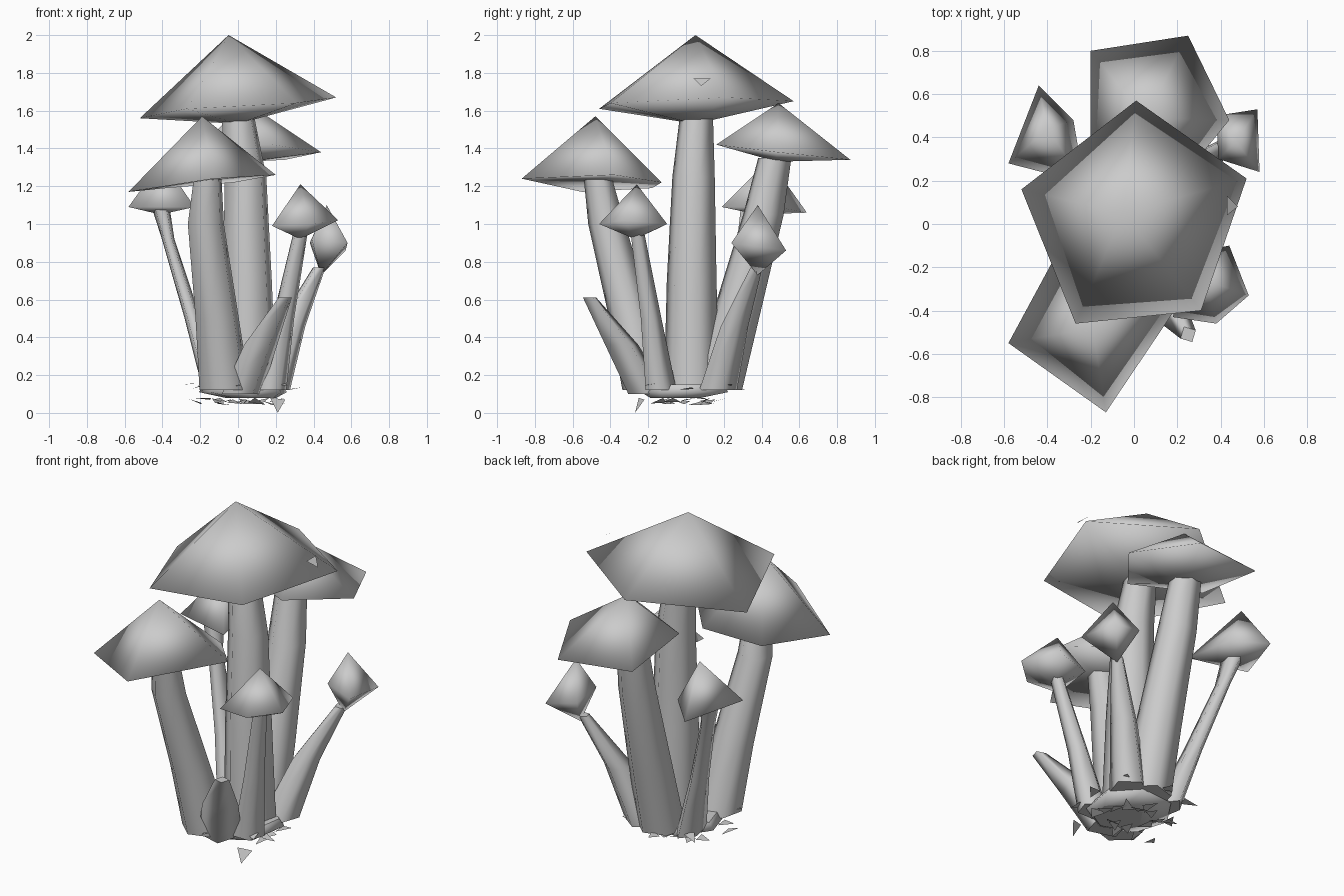
import bpy
import bmesh
import math
import random
from mathutils import Vector

cube = bpy.data.objects.get("Cube")
if cube:
    bpy.data.objects.remove(cube, do_unlink=True)

grey = bpy.data.materials.new("mushroom_grey")
grey.use_nodes = True
tone = (0.6, 0.6, 0.6, 1)
grey.diffuse_color = tone
shader = next(n for n in grey.node_tree.nodes if n.type == "BSDF_PRINCIPLED")
shader.inputs["Base Color"].default_value = tone
shader.inputs["Roughness"].default_value = 0.8


def finish(bm, name):
    """Turn a bmesh into a grey object."""
    bmesh.ops.recalc_face_normals(bm, faces=bm.faces)
    mesh = bpy.data.meshes.new(name)
    bm.to_mesh(mesh)
    bm.free()
    mesh.materials.append(grey)
    obj = bpy.data.objects.new(name, mesh)
    bpy.context.collection.objects.link(obj)
    return obj


def cap(name, apex, rim, under):
    """Pointed top and shallow underside, shaded softly across the rim."""
    bm = bmesh.new()
    top, bottom = bm.verts.new(apex), bm.verts.new(under)
    ring = [bm.verts.new(p) for p in rim]
    for a, b in zip(ring, ring[1:] + ring[:1]):
        bm.faces.new((a, b, top)).smooth = True
        bm.faces.new((b, a, bottom)).smooth = True
    return finish(bm, name)


def stem(name, path, sides=6, turn=0.3, depth=1.0):
    """Soft tapered stalk through rings given as x, y, z, radius."""
    bm = bmesh.new()
    rings = []
    for x, y, z, radius in path:
        ring = []
        for i in range(sides):
            angle = turn + math.tau * i / sides
            ring.append(bm.verts.new((x + radius * math.cos(angle),
                                      y + depth * radius * math.sin(angle), z)))
        rings.append(ring)
    for low, high in zip(rings, rings[1:]):
        for i in range(sides):
            j = (i + 1) % sides
            bm.faces.new((low[i], low[j], high[j], high[i])).smooth = True
    bm.faces.new(rings[0])
    bm.faces.new(rings[-1])
    return finish(bm, name)


# Tall central mushroom
cap("central_cap", (-0.05, 0.05, 2.0),
    [(0.01, 0.57, 1.65), (-0.52, 0.16, 1.56), (-0.27, -0.46, 1.61),
     (0.31, -0.4, 1.64), (0.52, 0.21, 1.67)], (0, 0.05, 1.53))
stem("central_stem", [(0.06, 0.03, 0.11, 0.15), (0.05, 0.03, 0.7, 0.135),
                      (0.04, 0.04, 1.25, 0.115), (0, 0.055, 1.57, 0.09)])

# Front mushroom
cap("front_cap", (-0.19, -0.48, 1.57),
    [(-0.58, -0.55, 1.17), (-0.13, -0.87, 1.24), (0.2, -0.38, 1.26),
     (-0.02, -0.13, 1.22), (-0.38, -0.18, 1.19)], (-0.17, -0.47, 1.23))
stem("front_stem", [(-0.07, -0.2, 0.12, 0.14), (-0.11, -0.29, 0.5, 0.12),
                    (-0.17, -0.42, 1.0, 0.1), (-0.16, -0.47, 1.26, 0.075)])

# Back mushroom
cap("back_cap", (0.05, 0.49, 1.64),
    [(-0.2, 0.8, 1.36), (0.25, 0.87, 1.34), (0.44, 0.48, 1.38),
     (0.18, 0.16, 1.42), (-0.2, 0.35, 1.42)], (0.05, 0.48, 1.33))
stem("back_stem", [(0.05, 0.16, 0.12, 0.14), (0.05, 0.26, 0.5, 0.13),
                   (0.04, 0.41, 1.05, 0.11), (0.03, 0.47, 1.35, 0.09)])

# Slender mushroom at the back right
cap("slender_cap", (-0.4, 0.44, 1.34),
    [(-0.44, 0.64, 1.06), (-0.58, 0.28, 1.09), (-0.23, 0.19, 1.09),
     (-0.28, 0.48, 1.09)], (-0.41, 0.38, 1.05))
stem("slender_stem", [(-0.12, 0.13, 0.12, 0.07), (-0.24, 0.22, 0.5, 0.045),
                      (-0.37, 0.32, 0.92, 0.035), (-0.41, 0.36, 1.09, 0.05)],
     5, depth=1.7)

# Small mushroom at the front left
cap("small_front_cap", (0.33, -0.26, 1.21),
    [(0.44, -0.1, 1.0), (0.53, -0.33, 1.02), (0.38, -0.46, 1.0),
     (0.18, -0.43, 0.99), (0.23, -0.14, 0.98)], (0.33, -0.27, 0.92))
stem("small_front_stem", [(0.17, -0.14, 0.12, 0.09), (0.24, -0.19, 0.5, 0.06),
                          (0.33, -0.26, 0.95, 0.04)], 5)

# Small mushroom at the back left
cap("small_back_cap", (0.47, 0.38, 1.1),
    [(0.57, 0.53, 0.86), (0.38, 0.5, 0.9), (0.39, 0.3, 0.92),
     (0.58, 0.24, 0.9)], (0.44, 0.38, 0.73))
stem("small_back_stem", [(0.17, 0.16, 0.12, 0.11), (0.28, 0.25, 0.46, 0.08),
                         (0.43, 0.37, 0.77, 0.035)], 5)

# Broken stalk leaning out at the front
stem("broken_stalk", [(0.02, -0.2, 0.1, 0.12), (0.12, -0.34, 0.36, 0.1),
                      (0.25, -0.51, 0.61, 0.04)], 4, 0.5)

# Root clump closing the bottom
stem("root_clump", [(0.07, -0.05, 0.08, 0.14), (0.03, 0, 0.11, 0.24),
                    (0.03, 0, 0.15, 0.21)], 7)


def chips(name, triangles):
    """Loose three-cornered flakes."""
    bm = bmesh.new()
    for corners in triangles:
        bm.faces.new([bm.verts.new(p) for p in corners])
    return finish(bm, name)


# Loose flakes: a wide high ring and a closer low ring around the roots
rng = random.Random(4)
flakes = []
for count, height, near, far in ((8, 0.14, 0.27, 0.32), (16, 0.06, 0.1, 0.27)):
    for i in range(count):
        angle = math.tau * i / count
        reach = rng.uniform(near, far)
        middle = Vector((reach * math.cos(angle) + 0.02,
                         reach * math.sin(angle), height))
        spin = rng.uniform(0, math.tau)
        flakes.append([middle + Vector((0.05 * math.cos(spin + turn),
                                        0.05 * math.sin(spin + turn),
                                        rng.uniform(-0.02, 0.02)))
                       for turn in (0, 1.5, 3.5)])
flakes.append([(0.17, -0.25, 0.08), (0.25, -0.22, 0.07), (0.21, -0.27, 0)])
chips("root_flakes", flakes)

# Single flake floating beside the central cap
chips("cap_flake", [[(0.43, 0.13, 1.77), (0.43, 0.04, 1.77),
                     (0.48, 0.08, 1.73)]])
